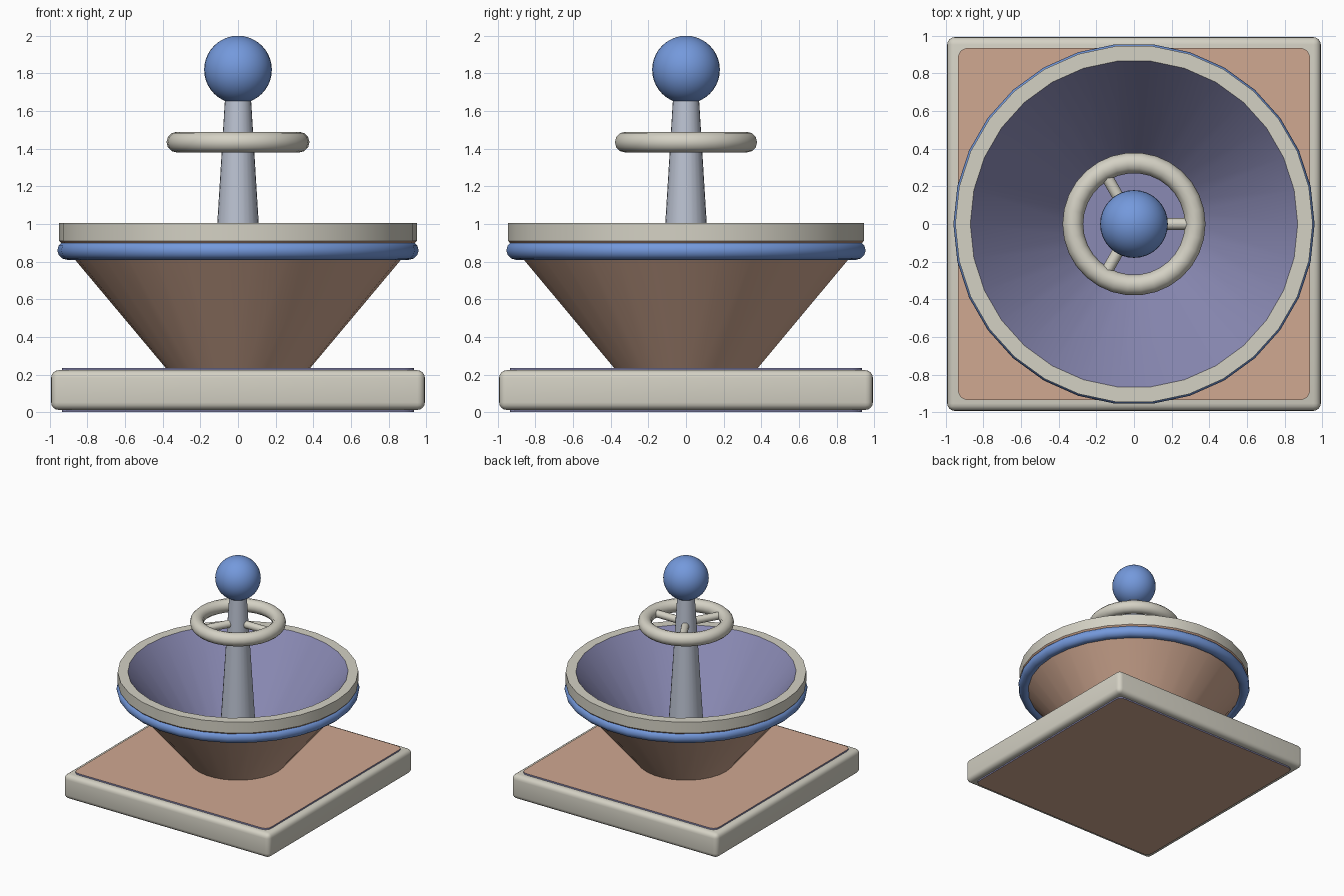
import bpy, bmesh, math
from mathutils import Matrix

if "Cube" in bpy.data.objects:
    bpy.data.objects.remove(bpy.data.objects["Cube"])


def mat(name, r, g, b):
    m = bpy.data.materials.new(name)
    lin = [((c / 255 + 0.055) / 1.055) ** 2.4 for c in (r, g, b)]
    m.diffuse_color = (*lin, 1)
    m.use_nodes = True
    m.node_tree.nodes["Principled BSDF"].inputs["Base Color"].default_value = m.diffuse_color
    return m


cream = mat("cream", 212, 209, 196)
clay = mat("clay brown", 208, 168, 145)
slate = mat("slate purple", 138, 138, 180)
blue = mat("bright blue", 116, 153, 220)
steel = mat("pale steel", 188, 195, 210)


def finish(name, bm, mats, angle=32):
    bmesh.ops.recalc_face_normals(bm, faces=bm.faces)
    me = bpy.data.meshes.new(name)
    bm.to_mesh(me)
    bm.free()
    for m in mats:
        me.materials.append(m)
    ob = bpy.data.objects.new(name, me)
    bpy.context.collection.objects.link(ob)
    me.shade_smooth()
    me.set_sharp_from_angle(angle=math.radians(angle))
    return ob


def lathe(name, profile, mats, n=30, ids=None, closed=False, matrix=None):
    """Spin (radius, height) points around z; ids gives a material per band."""
    bm = bmesh.new()
    rings = []
    for r, z in profile:
        if r < 1e-6:
            rings.append([bm.verts.new((0, 0, z))] * n)
        else:
            rings.append([bm.verts.new((r * math.cos(2 * math.pi * i / n),
                                        r * math.sin(2 * math.pi * i / n), z)) for i in range(n)])
    for k in range(len(rings) if closed else len(rings) - 1):
        a, b = rings[k], rings[(k + 1) % len(rings)]
        for i in range(n):
            j = (i + 1) % n
            f = bm.faces.new(list(dict.fromkeys((a[i], a[j], b[j], b[i]))))
            f.material_index = ids[k] if ids else 0
    if matrix:
        bm.transform(matrix)
    return finish(name, bm, mats)


def ring(name, major, minor, z, m, n=30, sides=12):
    pts = [(major + minor * math.cos(2 * math.pi * k / sides),
            z + minor * math.sin(2 * math.pi * k / sides)) for k in range(sides)]
    return lathe(name, pts, [m], n, closed=True)


def slab(name, half, z0, z1, bevel, segs, mats, upright_only=False):
    bm = bmesh.new()
    bmesh.ops.create_cube(bm, size=1)
    bm.transform(Matrix.Translation((0, 0, (z0 + z1) / 2)) @
                 Matrix.Diagonal((2 * half, 2 * half, z1 - z0, 1)))
    edges = [e for e in bm.edges if not upright_only
             or abs(e.verts[0].co.z - e.verts[1].co.z) > 0.01]
    bmesh.ops.bevel(bm, geom=edges, offset=bevel, segments=segs, profile=0.5, affect='EDGES')
    bm.normal_update()
    if len(mats) > 1:
        for f in bm.faces:
            f.material_index = 0 if abs(f.normal.z) > 0.9 else 1
    return finish(name, bm, mats)


# square base: rounded frame with thin inset panel top and bottom
slab("base_frame", 0.993, 0.012, 0.223, 0.04, 4, [cream])
slab("base_panel", 0.936, 0.0, 0.236, 0.055, 5, [clay, slate], True)

# conical bowl: clay outside, cream rim, slate inside
lathe("bowl", [(0, 0.23), (0.38, 0.23), (0.95, 0.91), (0.95, 1.005),
               (0.87, 1.005), (0.32, 0.30), (0, 0.30)],
      [clay, cream, slate], 30, [0, 0, 1, 1, 2, 2])
ring("bowl_band", 0.91, 0.05, 0.86, blue)

# tapered post with ball on top
lathe("post", [(0, 0.28), (0.155, 0.28), (0.067, 1.70), (0, 1.70)], [steel], 24)
bm = bmesh.new()
bmesh.ops.create_uvsphere(bm, u_segments=32, v_segments=20, radius=0.18,
                          matrix=Matrix.Translation((0, 0, 1.82)))
finish("top_ball", bm, [blue])

# hand wheel with three spokes
ring("wheel_ring", 0.325, 0.055, 1.435, cream)
for i in range(3):
    m = (Matrix.Rotation(math.radians(120 * i), 4, 'Z') @ Matrix.Translation((0, 0, 1.435))
         @ Matrix.Rotation(math.pi / 2, 4, 'Y'))
    lathe(f"wheel_spoke_{i + 1}", [(0, 0.04), (0.031, 0.04), (0.031, 0.32), (0, 0.32)],
          [cream], 12, matrix=m)
